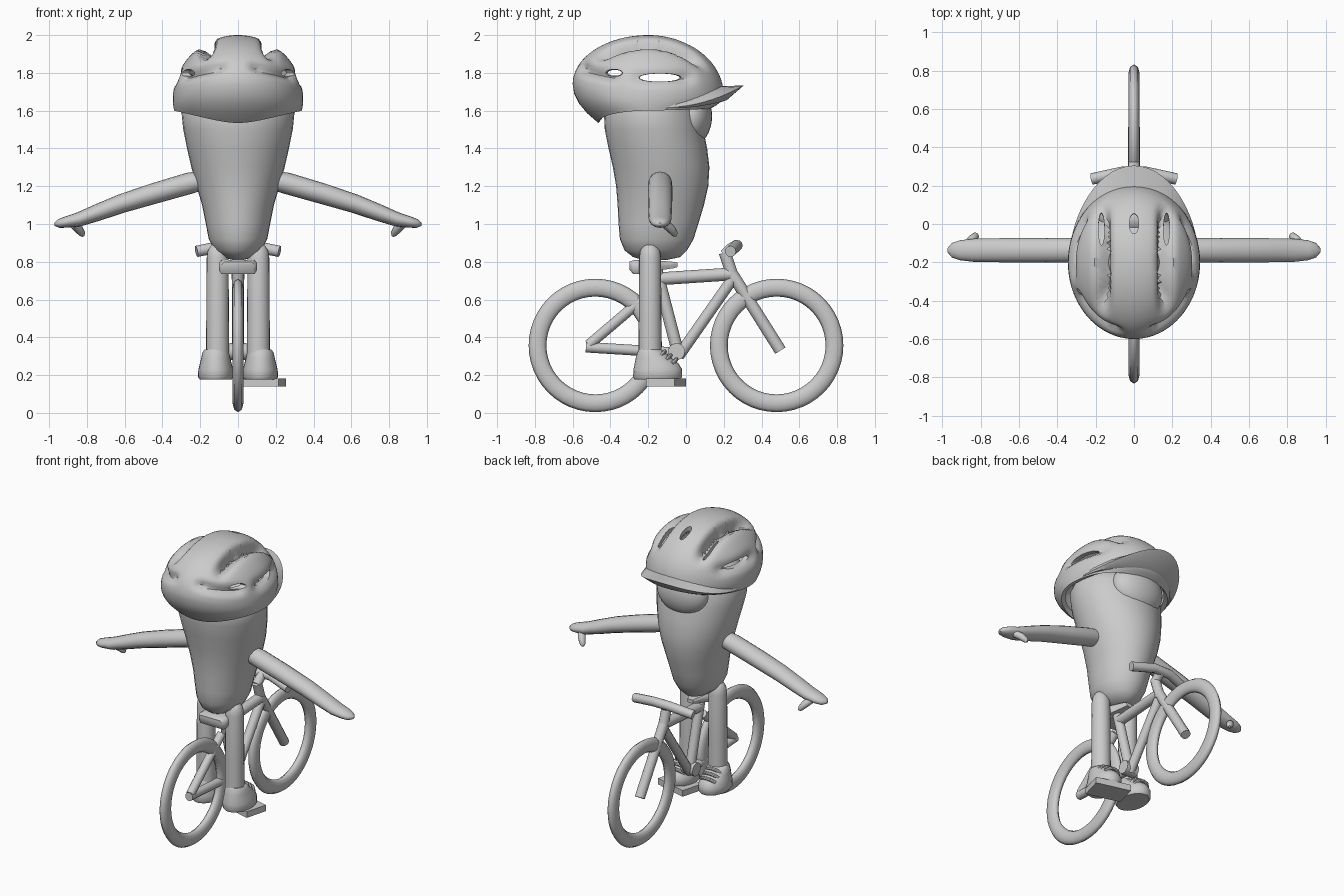
import bpy, bmesh, math
from math import sin, cos, pi, exp, radians
from mathutils import Vector

if "Cube" in bpy.data.objects:
    bpy.data.objects.remove(bpy.data.objects["Cube"])

grey = bpy.data.materials.new("light_grey")
grey.diffuse_color = (0.6, 0.6, 0.6, 1)
grey.use_nodes = True
grey.node_tree.nodes["Principled BSDF"].inputs["Base Color"].default_value = grey.diffuse_color


def finish(ob, angle=40):
    me = ob.data
    me.materials.clear()
    me.materials.append(grey)
    me.polygons.foreach_set("use_smooth", [True] * len(me.polygons))
    me.set_sharp_from_angle(angle=radians(angle))
    return ob


def loft(name, rings, caps=(True, True), angle=40, closed=True):
    """Skin a list of equal-length point rings."""
    bm = bmesh.new()
    vs = [[bm.verts.new(p) for p in ring] for ring in rings]
    n = len(vs[0])
    for a, b in zip(vs, vs[1:]):
        for i in range(n if closed else n - 1):
            j = (i + 1) % n
            bm.faces.new((a[i], a[j], b[j], b[i]))
    if caps[0]:
        bm.faces.new(vs[0][::-1])
    if caps[1]:
        bm.faces.new(vs[-1])
    bmesh.ops.recalc_face_normals(bm, faces=bm.faces[:])
    me = bpy.data.meshes.new(name)
    bm.to_mesh(me)
    bm.free()
    ob = bpy.data.objects.new(name, me)
    bpy.context.collection.objects.link(ob)
    return finish(ob, angle)


def tube(name, pts, radii, ref=(1, 0, 0), n=12, angle=40):
    """Tube through points; each radius is a number or (across, along ref)."""
    pts = [Vector(p) for p in pts]
    if not isinstance(radii, list):
        radii = [radii] * len(pts)
    rings = []
    for i, p in enumerate(pts):
        t = (pts[min(i + 1, len(pts) - 1)] - pts[max(i - 1, 0)]).normalized()
        w = t.cross(Vector(ref)).normalized()
        v = w.cross(t)
        r = radii[i]
        a, b = r if isinstance(r, tuple) else (r, r)
        rings.append([p + w * a * cos(2 * pi * k / n) + v * b * sin(2 * pi * k / n)
                      for k in range(n)])
    return loft(name, rings, angle=angle)


def oval(cx, cy, z, rx, ry, n=32):
    return [(cx + rx * cos(2 * pi * k / n), cy + ry * sin(2 * pi * k / n), z) for k in range(n)]


def ball(name, loc, scale, segs=32):
    bpy.ops.mesh.primitive_uv_sphere_add(segments=segs, ring_count=segs // 2, radius=1, location=loc)
    ob = bpy.context.object
    ob.name = name
    ob.scale = scale
    return finish(ob)


# Body: height, half width, back y, front y
body = [(0.81, .03, -.23, -.1), (.825, .08, -.28, -.03), (.86, .125, -.325, .005),
        (.92, .155, -.35, .04), (1.0, .17, -.357, .065), (1.1, .19, -.362, .095),
        (1.2, .22, -.37, .118), (1.3, .247, -.387, .124), (1.4, .27, -.41, .112),
        (1.5, .29, -.43, .092), (1.6, .3, -.435, .07), (1.67, .27, -.4, .04),
        (1.72, .19, -.32, -.04), (1.735, .08, -.22, -.12)]
loft("body", [oval(0, (b + f) / 2, z, w, (f - b) / 2) for z, w, b, f in body], angle=60)
ball("face_plate", (0, .03, 1.57), (.185, .108, .155))


# Helmet shell: egg dome with sculpted grooves
def bell(v, mid, width):
    return exp(-((v - mid) / width) ** 2)


def gate(v, lo, hi, soft=.05):
    return max(0, min(1, (v - lo) / soft, (hi - v) / soft))


def helmet_point(a, phi):
    c, s = cos(a), sin(a)
    back, front = max(0, -s), max(0, s)
    zeq = 1.66 + .08 * back ** 2 + .02 * front
    if phi < 0:                              # rolled-under rim
        k = -phi
        r = 1 - (.02 + .32 * back ** 2 + .16 * front ** 2) * k ** 2
        z = zeq + (1.6 - .065 * back ** 2 + .01 * front - zeq) * k
    else:
        r, z = cos(phi), zeq + (2.0 - zeq) * sin(phi)
    p = Vector((.345 * r * c, -.2 + .4 * r * s, z))
    x = abs(p.x)
    d = .085 * bell(x, .165, .028) * gate(p.y, -.48, .13, .1) * gate(p.z, 1.8, 3, .08)
    d += .03 * bell(p.z, 1.775, .03) * gate(p.y, -.3, .06) * gate(x, .2, 1)
    d += .035 * bell(p.z, 1.855 - .25 * x, .022) * gate(-p.y, .34, 1) * gate(x, .05, .33)
    return p + (Vector((0, -.2, 1.66)) - p).normalized() * d


N = 80
phis = [-1, -.75, -.5, -.25] + [pi / 2 * i / 24 for i in range(24)] + [1.555]
helmet = loft("helmet", [[helmet_point(2 * pi * k / N, f) for k in range(N)] for f in phis],
              caps=(False, True))
shell = helmet.modifiers.new("shell", 'SOLIDIFY')
shell.thickness, shell.offset = .03, -1

# Vent cutters
vents = [((0, .0, 1.93), (.025, .055, .12))]
for s in (1, -1):
    vents += [((s * .3, -.135, 1.775), (.15, .115, .022)),
              ((s * .3, -.385, 1.80), (.12, .05, .02)),
              ((s * .17, -.03, 1.85), (.016, .09, .12))]
cutters = []
for loc, size in vents:
    cut = ball("vent_cutter", loc, size, 20)
    cut.hide_render = True
    cutters.append(cut)
    m = helmet.modifiers.new("vent", 'BOOLEAN')
    m.operation, m.object, m.solver = 'DIFFERENCE', cut, 'EXACT'
bpy.context.view_layer.update()
carved = bpy.data.meshes.new_from_object(helmet.evaluated_get(bpy.context.evaluated_depsgraph_get()))
helmet.modifiers.clear()
helmet.data = carved
finish(helmet)
for cut in cutters:
    bpy.data.objects.remove(cut)

# Helmet brim
brim = []
for i in range(25):
    a = radians(15 + 150 * i / 24)
    c, s = cos(a), sin(a)
    k = sin(pi * i / 24) ** .6
    brim.append([(.33 * c, -.2 + .375 * s, 1.655 + .075 * s * k),
                 ((.34 + .012 * k) * c, -.2 + (.39 + .115 * k) * s, 1.615 + .118 * s ** 2 * k),
                 (.34 * c, -.2 + (.385 + .03 * k) * s, 1.61 + .045 * s ** 2 * k),
                 (.325 * c, -.2 + .32 * s, 1.61 + .015 * k)])
loft("helmet_brim", brim)

for s, side in ((1, "right"), (-1, "left")):
    # Arm and thumb
    arm = [(.17, 1.235), (.26, 1.215), (.45, 1.16), (.62, 1.107), (.74, 1.062), (.84, 1.025),
           (.91, 1.01), (.95, 1.002), (.972, .998)]
    tube(side + "_arm", [(s * x, -.137, z) for x, z in arm],
         [(.05, .055), (.057, .064), (.055, .065), (.05, .064), (.045, .062), (.038, .06),
          (.03, .052), (.023, .038), (.008, .012)], ref=(0, 1, 0), n=16, angle=50)
    tube(side + "_thumb", [(s * .87, -.11, 1.0), (s * .845, -.08, .975), (s * .825, -.06, .948),
                           (s * .82, -.055, .936)], [.024, .024, .018, .008], ref=(0, 1, 0), n=10)
    # Leg
    tube(side + "_leg", [(s * .108, -.19, z) for z in (.24, .5, .82, .86, .885, .9)],
         [.062, .06, .058, .052, .036, .012], n=20, angle=50)
    # Shoe: height, half width, heel y, toe y
    shoe = [(.178, .085, -.272, -.03), (.19, .094, -.28, -.02), (.23, .092, -.278, -.02),
            (.262, .084, -.272, -.04), (.29, .077, -.266, -.075), (.32, .07, -.258, -.11),
            (.335, .06, -.25, -.13)]
    loft(side + "_shoe", [oval(s * .118, (h + t) / 2, z, w, (t - h) / 2, 24)
                          for z, w, h, t in shoe], angle=50)
    # Laces
    for i in range(3):
        y, z = -.112 + .031 * i, .326 - .021 * i
        tube(side + "_lace", [(s * (.118 + x), y - dy, z - dy) for x, dy in
                              ((-.055, .025), (-.03, .004), (0, 0), (.03, .004), (.055, .025))],
             .011, ref=(0, 1, 0), n=8)

# Wheels
for name, y in (("rear_wheel", -.48), ("front_wheel", .48)):
    bpy.ops.mesh.primitive_torus_add(major_segments=48, minor_segments=8, major_radius=.306,
                                     minor_radius=.047, location=(0, y, .357),
                                     rotation=(0, pi / 2, 0))
    bpy.context.object.name = name
    bpy.context.object.scale = (1, 1, .62)
    finish(bpy.context.object, 50)

# Frame tubes in the y-z plane
for name, a, b, r in (("chain_stay", (-.53, .348), (-.05, .318), .028),
                      ("seat_stay", (-.515, .36), (-.18, .645), .028),
                      ("seat_tube", (-.16, .77), (-.04, .31), .032),
                      ("down_tube", (-.04, .3), (.24, .7), .03),
                      ("top_tube", (-.14, .71), (.235, .735), .034),
                      ("head_tube", (.205, .85), (.255, .7), .032),
                      ("fork", (.235, .75), (.5, .33), .032)):
    tube(name, [(0, *a), (0, *b)], r)
tube("crank_axle", [(-.045, -.05, .325), (.045, -.05, .325)], .045, ref=(0, 1, 0))

# Handlebar and stem
tube("stem", [(0, .205, .835), (0, .24, .87), (0, .275, .89)], .03)
tube("handlebar", [(-.22, .235, .855), (-.06, .27, .886), (.06, .27, .886), (.22, .235, .855)],
     .03, ref=(0, 1, 0))

# Saddle: y, half width, bottom, top
saddle = [(-.3, .085, .76, .8), (-.28, .1, .735, .808), (-.2, .1, .738, .81),
          (-.14, .06, .755, .806), (-.07, .035, .765, .8), (-.045, .022, .772, .795)]
loft("saddle", [[(-w * .88, y, b), (w * .88, y, b), (w, y, b + .02), (w, y, t - .012),
                 (w * .85, y, t), (-w * .85, y, t), (-w, y, t - .012), (-w, y, b + .02)]
                for y, w, b, t in saddle])

# Pedal under the right foot
bpy.ops.mesh.primitive_cube_add(size=1, location=(.12, -.105, .16), rotation=(0, 0, radians(-15)))
bpy.context.object.name = "pedal"
bpy.context.object.scale = (.238, .155, .042)
finish(bpy.context.object, 30)
